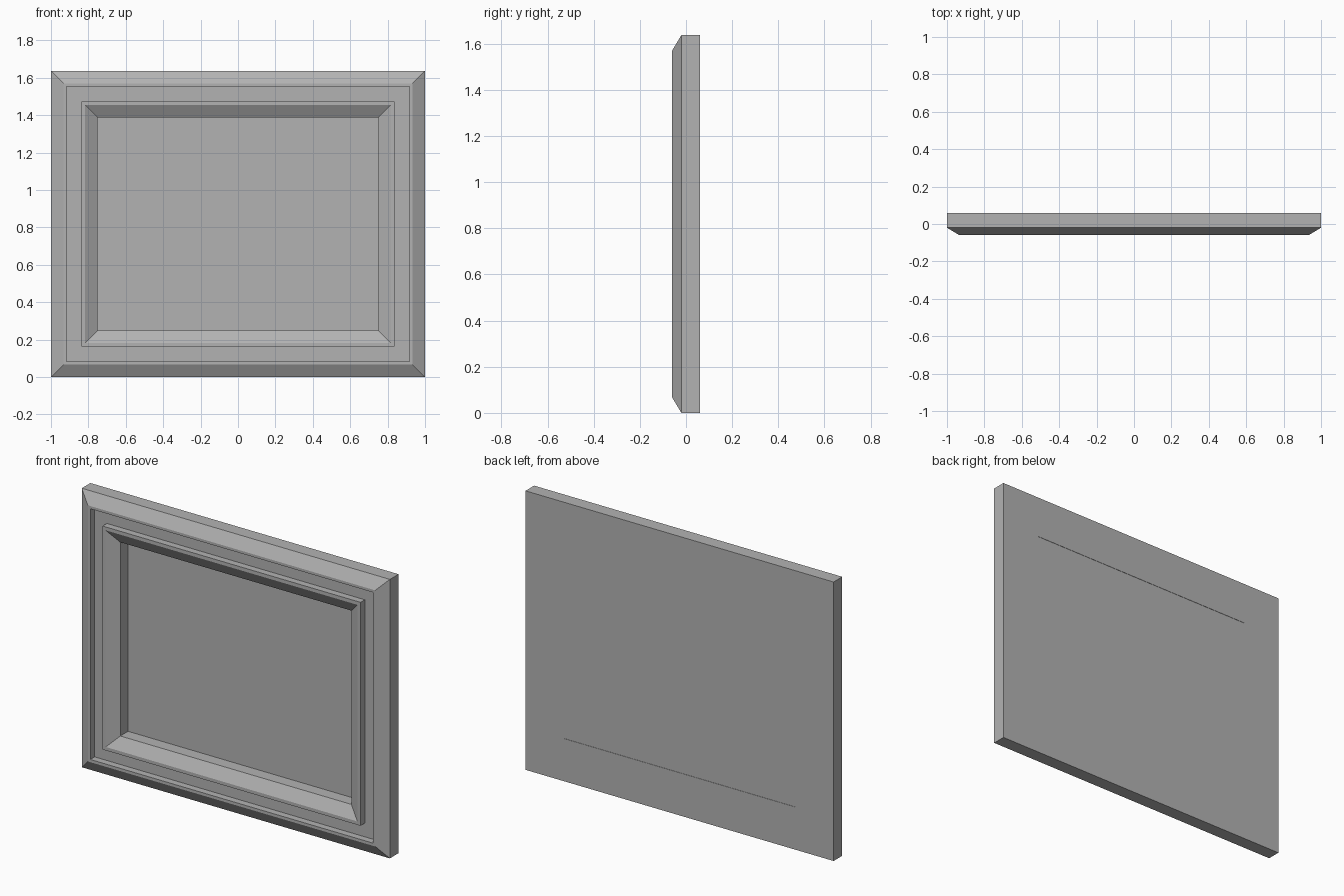
import bpy, bmesh

if "Cube" in bpy.data.objects:
    bpy.data.objects.remove(bpy.data.objects["Cube"])

W, H = 1.0, 1.637   # half width, full height

grey = bpy.data.materials.new("dark_grey")
grey.diffuse_color = (.45, .45, .45, 1)
grey.use_nodes = True
grey.node_tree.nodes["Principled BSDF"].inputs["Base Color"].default_value = grey.diffuse_color


def ring(bm, inset, y):
    """Rectangle of vertices, inset from the outer outline, at depth y."""
    x, lo, hi = W - inset, inset, H - inset
    return [bm.verts.new(p) for p in ((-x, y, lo), (x, y, lo), (x, y, hi), (-x, y, hi))]


def finish(bm, name):
    bmesh.ops.recalc_face_normals(bm, faces=bm.faces[:])
    mesh = bpy.data.meshes.new(name)
    bm.to_mesh(mesh)
    bm.free()
    mesh.materials.append(grey)
    obj = bpy.data.objects.new(name, mesh)
    bpy.context.collection.objects.link(obj)
    return obj


# Mitred frame moulding: (inset, y) profile swept round the rectangle
profile = [(0, .06), (0, -.02), (.067, -.06), (.083, -.06), (.083, -.02),
           (.163, -.02), (.163, -.06), (.183, -.06), (.25, -.02), (.25, .06)]
bm = bmesh.new()
rings = [ring(bm, i, y) for i, y in profile]
for a, b in zip(rings, rings[1:] + rings[:1]):
    for k in range(4):
        n = (k + 1) % 4
        bm.faces.new((a[k], a[n], b[n], b[k]))
finish(bm, "frame_moulding")

# Thin picture panel, set just inside the back of the frame
bm = bmesh.new()
front, back = ring(bm, .25, .052), ring(bm, .25, .058)
bm.faces.new(front)
bm.faces.new(back)
for k in range(4):
    n = (k + 1) % 4
    bm.faces.new((front[k], front[n], back[n], back[k]))
finish(bm, "picture_panel")
